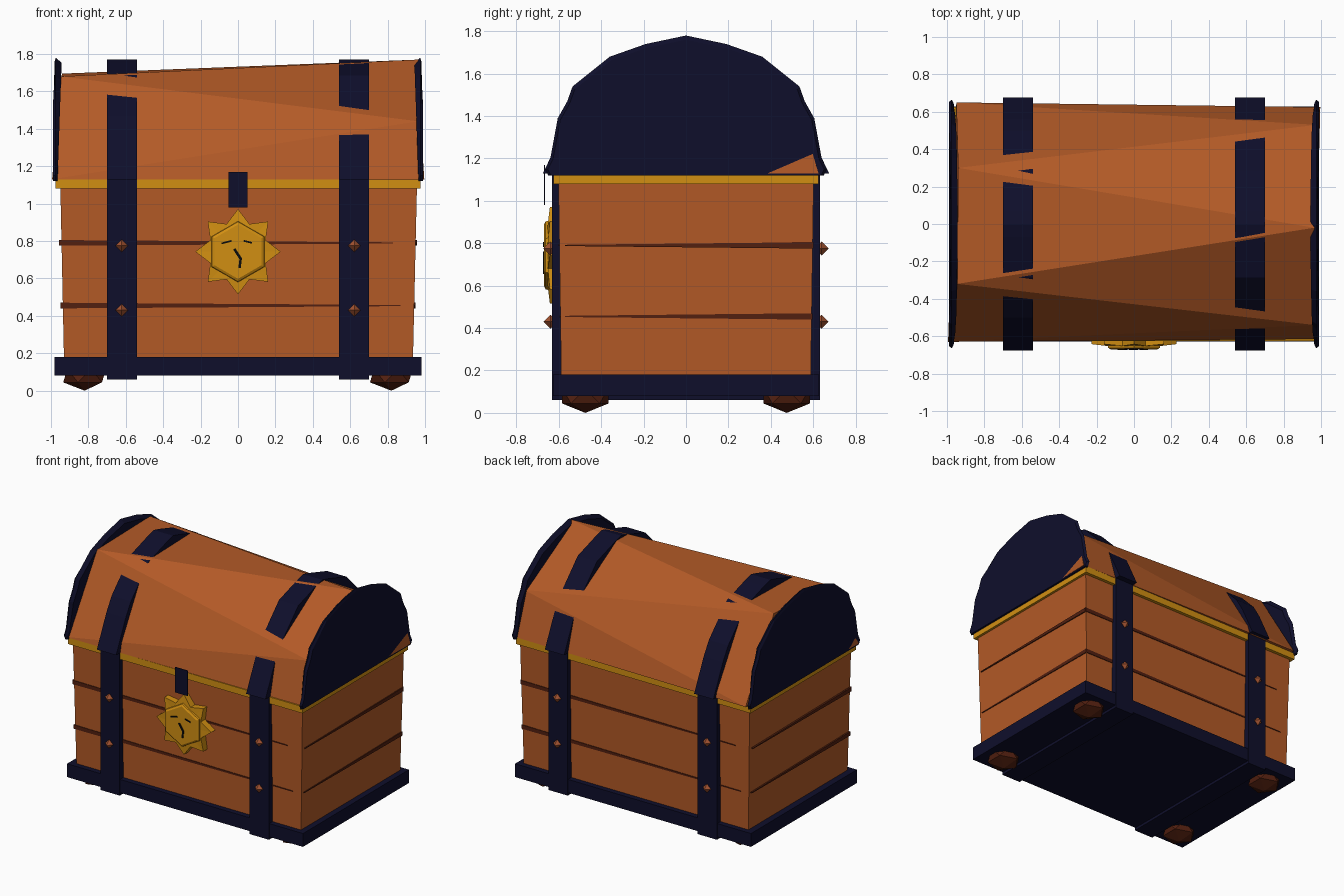
import bpy, bmesh, math
from mathutils import Vector

if "Cube" in bpy.data.objects:
    bpy.data.objects.remove(bpy.data.objects["Cube"])


def mat(name, r, g, b):
    m = bpy.data.materials.new(name)
    m.diffuse_color = (r, g, b, 1)
    m.use_nodes = True
    m.node_tree.nodes["Principled BSDF"].inputs["Base Color"].default_value = m.diffuse_color
    return m


WOOD = mat("orange wood", 0.45, 0.102, 0.02)
NAVY = mat("navy iron", 0.0045, 0.0045, 0.024)
GOLD = mat("gold", 0.64, 0.275, 0.006)
DARK = mat("dark brown", 0.085, 0.014, 0.005)
COPPER = mat("copper", 0.36, 0.085, 0.03)
BLACK = mat("black", 0.003, 0.003, 0.003)


def build(name, verts, faces, m):
    me = bpy.data.meshes.new(name)
    me.from_pydata([tuple(v) for v in verts], [], faces)
    bm = bmesh.new()
    bm.from_mesh(me)
    bmesh.ops.recalc_face_normals(bm, faces=bm.faces)
    bm.to_mesh(me)
    bm.free()
    me.materials.append(m)
    ob = bpy.data.objects.new(name, me)
    bpy.context.collection.objects.link(ob)
    return ob


def loft(name, rings, m):
    """Skin closed rings of equal length and cap both ends."""
    n = len(rings[0])
    verts = [p for r in rings for p in r]
    faces = [tuple(range(n)), tuple(range((len(rings) - 1) * n, len(rings) * n))]
    for k in range(len(rings) - 1):
        for i in range(n):
            j = (i + 1) % n
            faces.append((k * n + i, k * n + j, k * n + n + j, k * n + n + i))
    return build(name, verts, faces, m)


def rect(x0, x1, y0, y1, z):
    return [(x0, y0, z), (x1, y0, z), (x1, y1, z), (x0, y1, z)]


def box(name, x0, x1, y0, y1, z0, z1, m):
    return loft(name, [rect(x0, x1, y0, y1, z0), rect(x0, x1, y0, y1, z1)], m)


# chest body, base and gold rim
loft("body", [rect(-0.93, 0.935, -0.588, 0.588, 0.15),
              rect(-0.95, 0.957, -0.602, 0.602, 1.1)], WOOD)
box("base", -0.98, 0.98, -0.628, 0.628, 0.08, 0.18, NAVY)
box("gold_rim", -0.975, 0.975, -0.626, 0.626, 1.08, 1.13, GOLD)

# tapering plank gaps, repeated by half a turn
for s in (1, -1):
    for z, ysurf, xsurf, end in ((0.79, 0.602, 0.957, 0.83), (0.455, 0.597, 0.948, 0.87)):
        def turn(pts):
            return [(x * s, y * s, zz) for x, y, zz in pts]
        a = [(-xsurf + 0.004, y, z + d) for y, d in
             ((-ysurf, -0.015), (-ysurf, 0.015), (-0.5, 0.015), (-0.5, -0.015))]
        b = [(end, y, z + d) for y, d in
             ((-ysurf, -0.003), (-ysurf, 0.003), (-0.5, 0.003), (-0.5, -0.003))]
        loft("long_plank_gap", [turn(a), turn(b)], DARK)
        a = [(x, 0.595, z + d) for x, d in
             ((xsurf, -0.015), (xsurf, 0.015), (0.9, 0.015), (0.9, -0.015))]
        b = [(x, -0.57, z + d) for x, d in
             ((xsurf, -0.003), (xsurf, 0.003), (0.9, 0.003), (0.9, -0.003))]
        loft("end_plank_gap", [turn(a), turn(b)], DARK)

# uneven faceted lid: four points on the left end, five on the right
L = [(-0.994, -0.63, 1.13), (-0.945, -0.32, 1.68), (-0.94, 0.30, 1.695), (-0.95, 0.65, 1.13)]
R = [(0.965, -0.615, 1.13), (0.965, -0.54, 1.44), (0.965, -0.02, 1.77),
     (0.975, 0.53, 1.45), (0.996, 0.625, 1.13)]
build("lid", L + R,
      [(0, 4, 5), (0, 5, 1), (1, 5, 6), (1, 6, 2), (2, 6, 7), (2, 7, 3), (3, 7, 8),
       (0, 3, 8, 4), (0, 1, 3), (1, 2, 3), (4, 8, 7), (4, 7, 6), (4, 6, 5)], WOOD)

# iron end caps
half = [(0.65, 1.12), (0.665, 1.15), (0.64, 1.2), (0.605, 1.39), (0.56, 1.47), (0.535, 1.54),
        (0.36, 1.68), (0.19, 1.74)]
prof = half + [(0, 1.78)] + [(-y, z) for y, z in reversed(half)]
for s in (-1, 1):
    outer = [(s * (0.99 if z < 1.6 else 0.98), y * 0.98, 1.12 + (z - 1.12) * 0.97) for y, z in prof]
    mid = [(s * 0.975, y, z) for y, z in prof]
    inner = [(s * (0.965 - 0.022 * (z - 1.12) / 0.66), y * 0.97, 1.12 + (z - 1.12) * 0.96)
             for y, z in prof]
    loft("lid_end_cap", [outer, mid, inner], NAVY)

# straps round the body, bands over the lid, and rivets
half = [(0.675, 1.13), (0.562, 1.365), (0.50, 1.467), (0.285, 1.685), (0.07, 1.752)]
prof = half + [(0, 1.77)] + [(-y, z) for y, z in reversed(half)]
for s in (-1, 1):
    x0, x1 = sorted((s * 0.54, s * 0.70))
    box("body_strap", x0, x1, -0.632, 0.632, 0.06, 1.135, NAVY)
    loft("lid_band", [[(x, y, z) for y, z in prof] for x in (x0, x1)], NAVY)
    for side in (-1, 1):
        for z in (0.775, 0.43):
            c, r = Vector((s * 0.622, side * 0.64, z)), 0.033
            pts = [c + Vector(d) * r for d in ((1, 0, 0), (0, 1, 0), (-1, 0, 0), (0, -1, 0),
                                               (0, 0, 1), (0, 0, -1))]
            build("rivet", pts, [(i, (i + 1) % 4, k) for i in range(4) for k in (4, 5)], COPPER)
        # squashed low-poly feet
        bm = bmesh.new()
        bmesh.ops.create_icosphere(bm, subdivisions=1, radius=1)
        for v in bm.verts:
            v.co = Vector((s * 0.82 + v.co.x * 0.128, side * 0.475 + v.co.y * 0.128,
                           0.08 + v.co.z * 0.08))
        me = bpy.data.meshes.new("foot")
        bm.to_mesh(me)
        bm.free()
        me.materials.append(DARK)
        bpy.context.collection.objects.link(bpy.data.objects.new("foot", me))

# thin hasp in front of the rim
box("hasp", -0.052, 0.052, -0.671, -0.666, 0.98, 1.17, NAVY)

# sun emblem: eight rays, a hexagonal disc and a small face
CZ = 0.743


def ring(n, radius, y):
    return [(radius(i) * math.sin(2 * math.pi * i / n), y(i),
             CZ + radius(i) * math.cos(2 * math.pi * i / n)) for i in range(n)]


def ray(i):
    return 0.16 if i % 2 else 0.228


loft("sun_rays", [ring(16, ray, lambda i: -0.59),
                  ring(16, ray, lambda i: -0.652 if i % 2 else -0.642),
                  ring(16, lambda i: 0.1, lambda i: -0.654)], GOLD)
loft("sun_disc", [ring(6, lambda i: 0.165, lambda i: -0.64),
                  ring(6, lambda i: 0.16, lambda i: -0.662),
                  ring(6, lambda i: 0.145, lambda i: -0.67)], GOLD)


def stroke(name, a, b, w):
    a, b = Vector(a), Vector(b)
    n = Vector((a.y - b.y, b.x - a.x)).normalized() * w / 2
    q = (a + n, b + n, b - n, a - n)
    loft(name, [[(p.x, y, p.y) for p in q] for y in (-0.669, -0.674)], BLACK)


stroke("left_eye", (-0.088, 0.787), (-0.035, 0.801), 0.009)
stroke("right_eye", (0.03, 0.801), (0.075, 0.79), 0.009)
stroke("nose", (-0.02, 0.758), (0.015, 0.705), 0.014)
stroke("mouth", (0.015, 0.71), (0.008, 0.655), 0.013)
